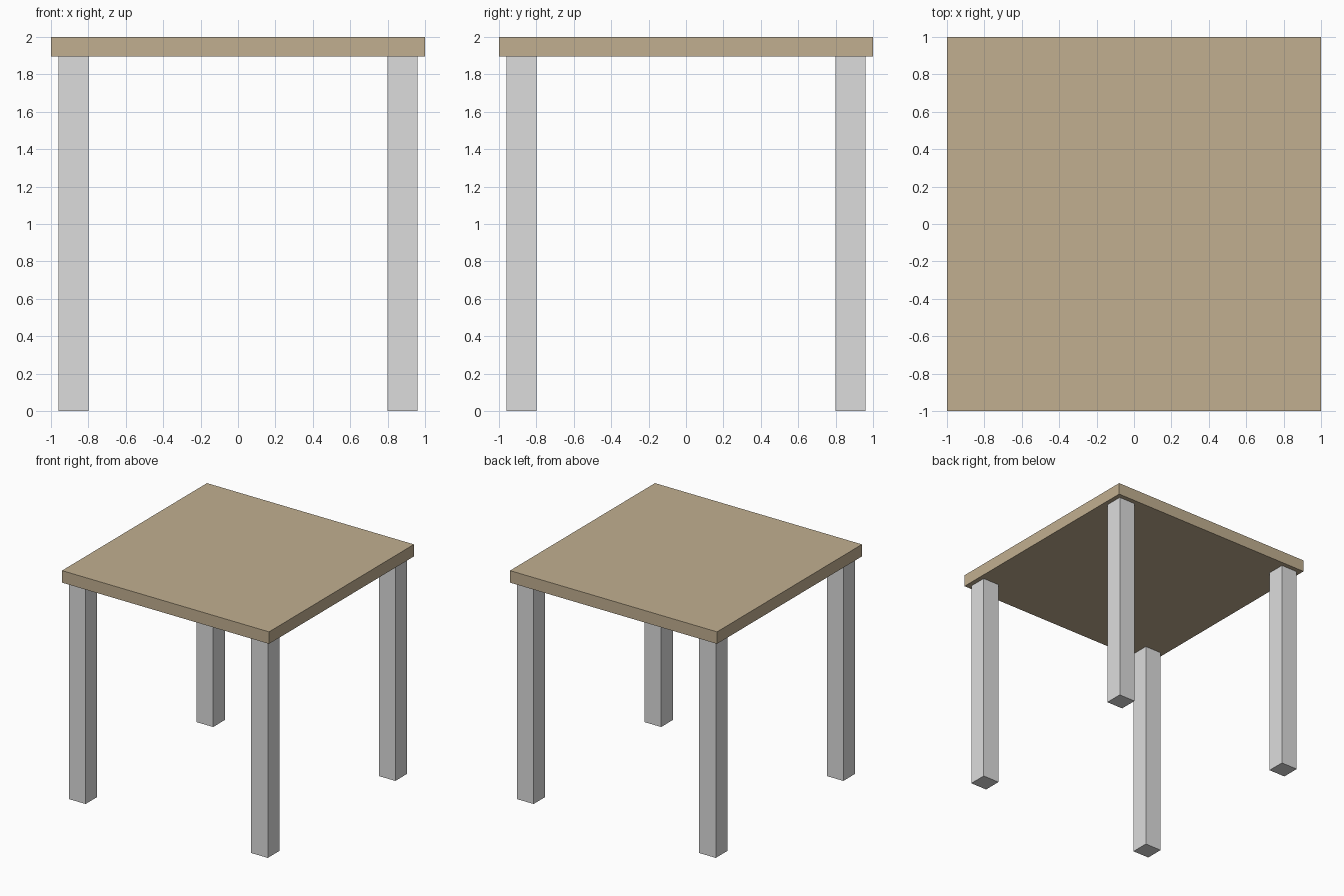
import bpy

if "Cube" in bpy.data.objects:
    bpy.data.objects.remove(bpy.data.objects["Cube"])


def make_material(name, rgb):
    mat = bpy.data.materials.new(name)
    mat.diffuse_color = (*rgb, 1.0)
    mat.use_nodes = True
    mat.node_tree.nodes["Principled BSDF"].inputs["Base Color"].default_value = mat.diffuse_color
    return mat


def add_box(name, low, high, mat):
    """Axis-aligned box between two corners."""
    centre = [(a + b) / 2 for a, b in zip(low, high)]
    size = [b - a for a, b in zip(low, high)]
    bpy.ops.mesh.primitive_cube_add(size=1, location=centre)
    obj = bpy.context.object
    obj.name = name
    obj.scale = size
    bpy.ops.object.transform_apply(location=False, rotation=False, scale=True)
    obj.data.materials.append(mat)
    return obj


wood = make_material("tan wood", (0.535, 0.428, 0.28))
grey = make_material("light grey", (0.72, 0.72, 0.72))

TOP_UNDERSIDE = 1.895
LEG_CENTRE = 0.88
LEG_HALF = 0.08

# Square table top
add_box("table_top", (-1, -1, TOP_UNDERSIDE), (1, 1, 2), wood)

# Four square legs, set in from the corners
for y_name, sy in (("front", -1), ("back", 1)):
    for x_name, sx in (("left", -1), ("right", 1)):
        x, y = sx * LEG_CENTRE, sy * LEG_CENTRE
        add_box(f"{y_name}_{x_name}_leg",
                (x - LEG_HALF, y - LEG_HALF, 0),
                (x + LEG_HALF, y + LEG_HALF, TOP_UNDERSIDE), grey)
